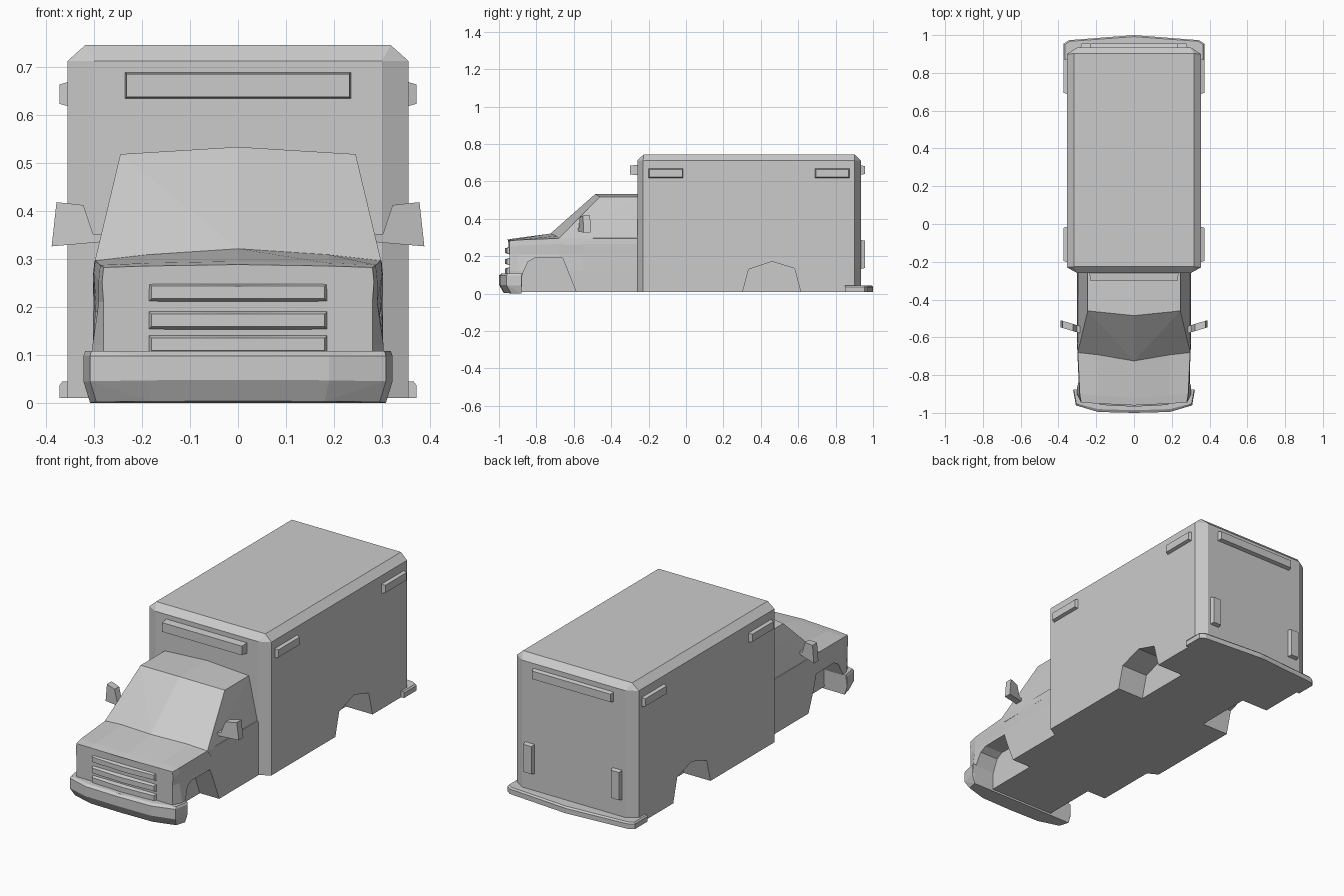
import bpy, bmesh, math

if "Cube" in bpy.data.objects:
    bpy.data.objects.remove(bpy.data.objects["Cube"])


def make(name, bm):
    bmesh.ops.recalc_face_normals(bm, faces=bm.faces)
    me = bpy.data.meshes.new(name)
    bm.to_mesh(me)
    bm.free()
    ob = bpy.data.objects.new(name, me)
    bpy.context.collection.objects.link(ob)
    return ob


def sym(pts):
    return pts + [(-x, y, z) for x, y, z in pts if x]


def hull(name, pts):
    """Convex solid around a set of points, flat facets merged."""
    bm = bmesh.new()
    for p in pts:
        bm.verts.new(p)
    res = bmesh.ops.convex_hull(bm, input=bm.verts)
    junk = [g for g in res["geom_interior"] + res["geom_unused"]
            if isinstance(g, bmesh.types.BMVert)]
    if junk:
        bmesh.ops.delete(bm, geom=list(set(junk)), context='VERTS')
    bmesh.ops.dissolve_limit(bm, angle_limit=math.radians(1),
                             verts=bm.verts, edges=bm.edges)
    return make(name, bm)


def loft(name, rings):
    """Skin closed rings of equal length and cap the ends."""
    bm = bmesh.new()
    rows = [[bm.verts.new(p) for p in r] for r in rings]
    n = len(rows[0])
    for a, b in zip(rows, rows[1:]):
        for i in range(n):
            j = (i + 1) % n
            bm.faces.new((a[i], a[j], b[j], b[i]))
    bm.faces.new(rows[0])
    bm.faces.new(rows[-1])
    return make(name, bm)


def cut_arch(target, profile, inner):
    """Cut a wheel pocket into both sides of the target."""
    for s in (-1, 1):
        cutter = loft("arch_cutter", [[(s * x, y, z) for y, z in profile]
                                      for x in (inner, 0.5)])
        mod = target.modifiers.new("arch", 'BOOLEAN')
        mod.operation = 'DIFFERENCE'
        mod.solver = 'EXACT'
        mod.object = cutter
        bpy.context.view_layer.objects.active = target
        bpy.ops.object.modifier_apply(modifier=mod.name)
        bpy.data.objects.remove(cutter)


def lamp(name, centre, half, axis, sign, taper=0.007):
    """Block whose outer face along one axis is slightly smaller."""
    pts = []
    for a in (-1, 1):
        for b in (-1, 1):
            for c in (-1, 1):
                d = [a, b, c]
                t = taper if d[axis] == sign else 0
                pts.append(tuple(centre[k] + d[k] * (half[k] - (t if k != axis else 0))
                                 for k in range(3)))
    return hull(name, pts)


# Rear box with chamfered corners and roof edge
box_pts = []
for z in (0.01, 0.712):
    box_pts += sym([(0.30, -0.26, z), (0.355, -0.23, z),
                    (0.355, 0.90, z), (0.30, 0.935, z)])
box_pts += sym([(0.318, -0.226, 0.745), (0.318, 0.902, 0.745)])
box = hull("rear_box", box_pts)
cut_arch(box, [(0.30, -0.02), (0.303, 0.01), (0.335, 0.13), (0.46, 0.172),
               (0.58, 0.135), (0.613, 0.01), (0.615, -0.02)], 0.20)


# Lower cab and hood: cross-sections from grille to box
def section(y, bow, low, mid, top, ztop, zmid):
    half = [(low, y, 0.01), (low, y, 0.12), (mid, y, 0.21), (top, y, ztop - 0.03),
            (top - 0.003, y, ztop), (0.19, y - bow * 0.4, ztop + (zmid - ztop) * 0.5)]
    return half + [(0, y - bow, zmid)] + [(-a, b, c) for a, b, c in reversed(half)]


cab = loft("lower_cab", [
    section(-0.945, 0.015, 0.28, 0.28, 0.283, 0.282, 0.288),
    section(-0.90, 0.02, 0.303, 0.290, 0.290, 0.287, 0.295),
    section(-0.68, 0.045, 0.302, 0.296, 0.300, 0.296, 0.321),
    section(-0.55, 0.0, 0.302, 0.300, 0.302, 0.296, 0.321),
    section(-0.24, 0.0, 0.302, 0.302, 0.302, 0.296, 0.321)])
cut_arch(cab, [(-0.89, -0.02), (-0.885, 0.08), (-0.845, 0.17), (-0.81, 0.19),
               (-0.66, 0.19), (-0.588, 0.01), (-0.58, -0.02)], 0.19)

# Cab roof, windscreen and side windows
hull("cab_roof", sym([
    (0.302, -0.24, 0.26), (0.302, -0.655, 0.26), (0.298, -0.68, 0.296),
    (0.245, -0.24, 0.518), (0.245, -0.46, 0.518),
    (0, -0.485, 0.533), (0, -0.24, 0.533), (0, -0.725, 0.321)]))

# Grille bars
for i, z in enumerate((0.23, 0.172, 0.122)):
    hull(f"grille_bar_{i + 1}", sym([
        (0.188, -0.94, z + 0.02), (0.188, -0.94, z - 0.02),
        (0.18, -0.958, z + 0.013), (0.18, -0.958, z - 0.013),
        (0, -0.967, z + 0.013), (0, -0.967, z - 0.013)]))

# Front bumper with undercut lower half
hull("front_bumper", sym([
    (0.318, -0.875, 0.108), (0.322, -0.88, 0.098), (0.322, -0.88, 0.045),
    (0.308, -0.88, 0.0), (0.305, -0.95, 0.108), (0.308, -0.96, 0.098),
    (0.308, -0.96, 0.045), (0.295, -0.935, 0.002), (0.19, -0.98, 0.108),
    (0.19, -0.995, 0.098), (0.19, -0.995, 0.047), (0.18, -0.97, 0.003),
    (0, -0.986, 0.108), (0, -1.0, 0.098), (0, -1.0, 0.048), (0, -0.975, 0.004)]))

# Rear step
hull("rear_step", sym([(x, y, z) for z in (0.01, 0.036) for x, y in
                       ((0.372, 0.85), (0.372, 0.955), (0.345, 0.973), (0, 1.0))]
                      + [(0.366, 0.85, 0.044), (0.366, 0.95, 0.044),
                         (0.34, 0.967, 0.044), (0, 0.992, 0.044)]))

# Light bars on front and back
lamp("front_light_bar", (0, -0.275, 0.661), (0.236, 0.025, 0.028), 1, -1, 0.004)
lamp("rear_light_bar", (0, 0.94, 0.661), (0.236, 0.016, 0.028), 1, 1)

# Side lights, tail lights and mirrors on both sides
outline = [(0.285, 0.335), (0.388, 0.326), (0.378, 0.418), (0.322, 0.412),
           (0.302, 0.352), (0.285, 0.352)]
for s, side in ((-1, "left"), (1, "right")):
    for y, end in ((-0.108, "front"), (0.782, "rear")):
        lamp(f"{side}_{end}_side_light", (s * 0.36, y, 0.643),
             (0.012, 0.095, 0.027), 0, s)
    lamp(f"{side}_tail_light", (s * 0.255, 0.94, 0.21), (0.03, 0.016, 0.08), 1, 1)
    loft(f"{side}_mirror", [[(s * x, y + (x - 0.3) * 0.3, z) for x, z in outline]
                            for y in (-0.574, -0.536)])
